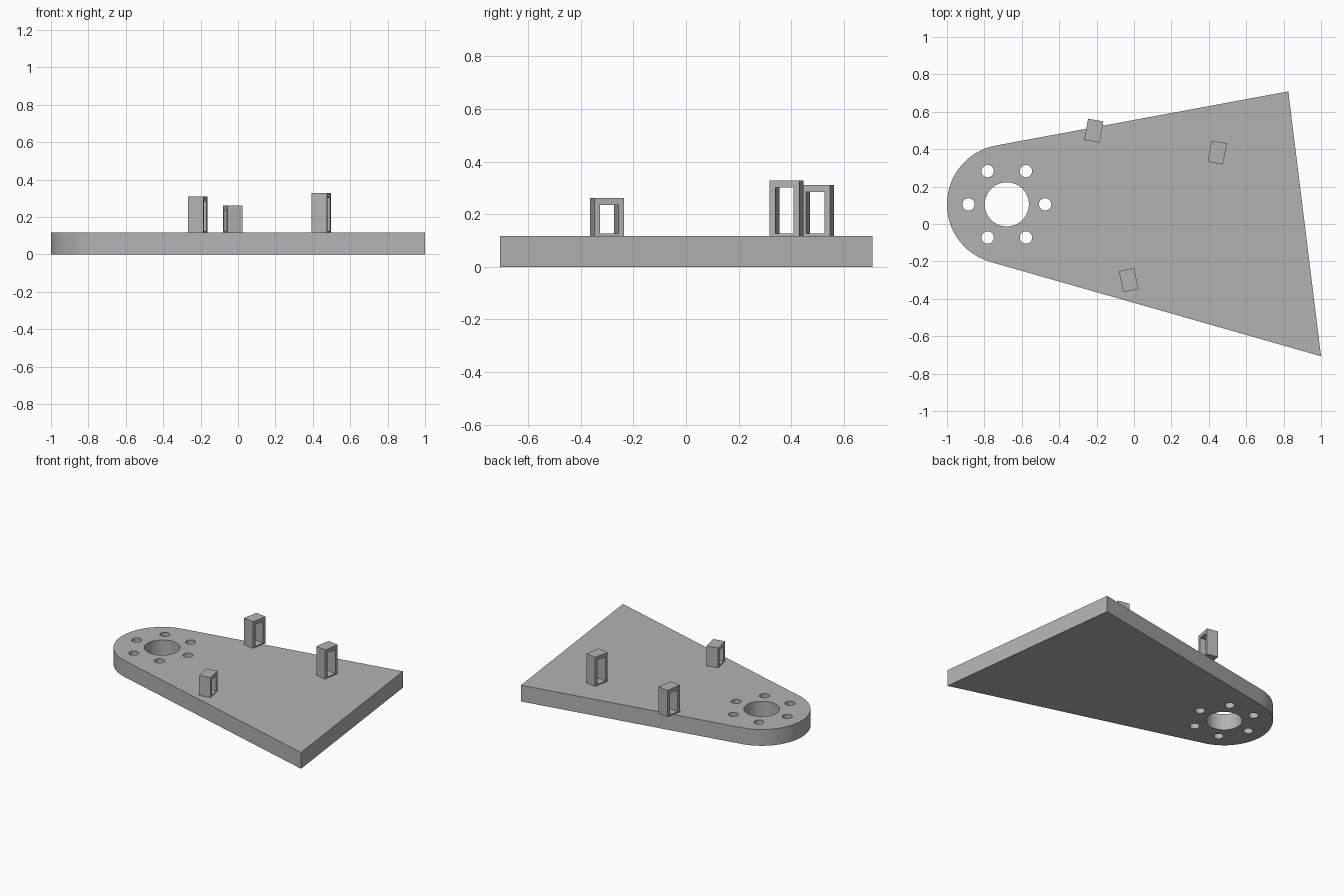
import bpy, bmesh
from math import radians, degrees, cos, sin, atan2, acos, hypot, pi
from mathutils import Matrix, Vector

cube = bpy.data.objects.get("Cube")
if cube:
    bpy.data.objects.remove(cube, do_unlink=True)

GREY = (0.45, 0.45, 0.45, 1)
grey = bpy.data.materials.new("plain grey")
grey.use_nodes = True
grey.diffuse_color = GREY
grey.node_tree.nodes["Principled BSDF"].inputs["Base Color"].default_value = GREY


def arc(cx, cy, r, start, end, n):
    return [(cx + r * cos(start + (end - start) * i / n),
             cy + r * sin(start + (end - start) * i / n)) for i in range(n + 1)]


def prism(name, loops, depth, matrix=Matrix()):
    """Fill the first loop, leave the others as holes, extrude along local z."""
    bm = bmesh.new()
    for loop in loops:
        vs = [bm.verts.new((x, y, 0)) for x, y in loop]
        for a, b in zip(vs, vs[1:] + vs[:1]):
            bm.edges.new((a, b))
    bmesh.ops.triangle_fill(bm, use_beauty=True, edges=bm.edges[:], normal=(0, 0, 1))
    ext = bmesh.ops.extrude_face_region(bm, geom=bm.faces[:], use_keep_orig=True)
    top = [g for g in ext["geom"] if isinstance(g, bmesh.types.BMVert)]
    bmesh.ops.translate(bm, verts=top, vec=(0, 0, depth))
    bmesh.ops.recalc_face_normals(bm, faces=bm.faces[:])
    mesh = bpy.data.meshes.new(name)
    bm.to_mesh(mesh)
    bm.free()
    mesh.materials.append(grey)
    ob = bpy.data.objects.new(name, mesh)
    ob.matrix_world = matrix
    bpy.context.collection.objects.link(ob)
    bpy.ops.object.select_all(action='DESELECT')
    ob.select_set(True)
    bpy.context.view_layer.objects.active = ob
    bpy.ops.object.shade_smooth_by_angle(angle=radians(30))
    return ob


# Base plate: round end joined by tangents to two sharp corners
THICK = 0.118
CX, CY, R = -0.68, 0.105, 0.32
back_corner, front_corner = (0.825, 0.709), (1.0, -0.707)


def tangent_angle(corner, side):
    dx, dy = corner[0] - CX, corner[1] - CY
    return atan2(dy, dx) + side * acos(R / hypot(dx, dy))


outline = arc(CX, CY, R, tangent_angle(back_corner, 1),
              tangent_angle(front_corner, -1) + 2 * pi, 48)
outline += [front_corner, back_corner]

# Large bore and ring of six bolt holes
holes = [arc(CX, CY, 0.118, 0, 2 * pi, 48)[:-1]]
for i in range(6):
    a = i * pi / 3
    holes.append(arc(CX + 0.205 * cos(a), CY + 0.205 * sin(a), 0.033, 0, 2 * pi, 24)[:-1])
prism("base_plate", [outline] + holes, THICK)


# Upright posts, each a rectangular frame open from side to side
def rect(half, low, high):
    return [(-half, low), (half, low), (half, high), (-half, high)]


WIDTH, DEPTH, WALL = 0.083, 0.115, 0.022
# local x -> world y, local y -> world z, local z -> world x
upright = Matrix(((0, 0, 1, -WIDTH / 2), (1, 0, 0, 0), (0, 1, 0, 0), (0, 0, 0, 1)))
posts = [("back_edge_post", -0.215, 0.499, 0.311, -10.5),
         ("back_inner_post", 0.445, 0.382, 0.328, -10.5),
         ("front_post", -0.028, -0.3, 0.262, 12)]
for name, x, y, top, turn in posts:
    height = top - THICK
    place = Matrix.Translation((x, y, THICK)) @ Matrix.Rotation(radians(turn), 4, 'Z')
    prism(name, [rect(DEPTH / 2, 0, height),
                 rect(DEPTH / 2 - WALL, 0.008, height - 0.027)], WIDTH, place @ upright)
